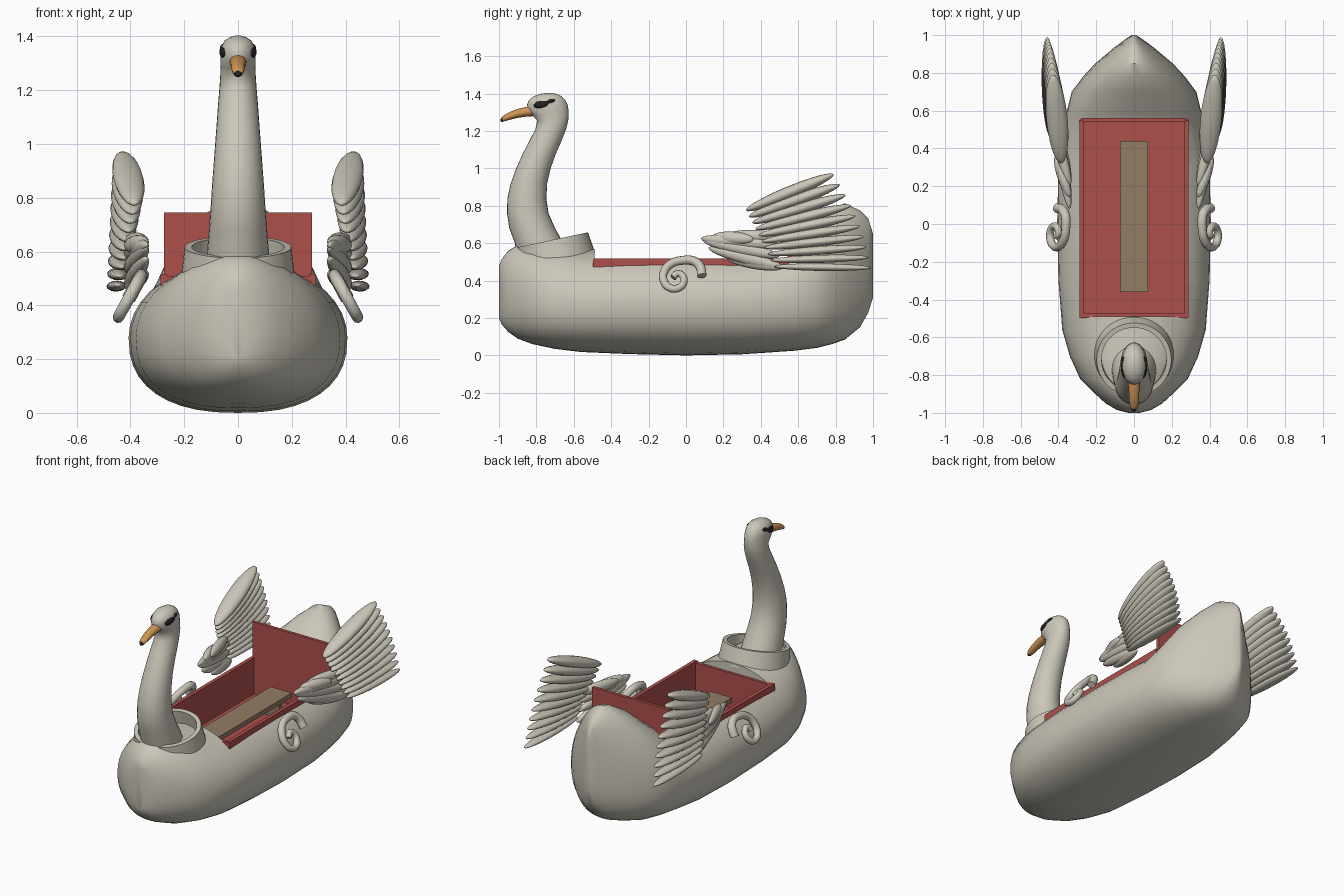
import bpy, bmesh, math
from mathutils import Vector, Matrix

if "Cube" in bpy.data.objects:
    bpy.data.objects.remove(bpy.data.objects["Cube"])


def material(name, rgb):
    m = bpy.data.materials.new(name)
    m.diffuse_color = (*rgb, 1)
    m.use_nodes = True
    m.node_tree.nodes["Principled BSDF"].inputs["Base Color"].default_value = m.diffuse_color
    return m


WHITE = material("warm white", (0.60, 0.57, 0.49))
RED = material("red", (0.42, 0.08, 0.07))
WOOD = material("wood", (0.29, 0.205, 0.13))
ORANGE = material("beak orange", (0.62, 0.30, 0.09))
BLACK = material("black", (0.015, 0.015, 0.015))


def finish(bm, name, mat, angle=45):
    bmesh.ops.recalc_face_normals(bm, faces=bm.faces)
    me = bpy.data.meshes.new(name)
    bm.to_mesh(me)
    bm.free()
    ob = bpy.data.objects.new(name, me)
    bpy.context.collection.objects.link(ob)
    me.materials.append(mat)
    if angle:
        smooth(ob, angle)
    return ob


def smooth(ob, angle):
    bpy.ops.object.select_all(action='DESELECT')
    ob.select_set(True)
    bpy.context.view_layer.objects.active = ob
    bpy.ops.object.shade_smooth_by_angle(angle=math.radians(angle))


def loft(rings, name, mat, angle=45):
    bm = bmesh.new()
    vs = [[bm.verts.new(p) for p in r] for r in rings]
    n = len(vs[0])
    for a, b in zip(vs, vs[1:]):
        for i in range(n):
            j = (i + 1) % n
            bm.faces.new((a[i], a[j], b[j], b[i]))
    bm.faces.new(vs[0])
    bm.faces.new(vs[-1])
    return finish(bm, name, mat, angle)


def add_box(bm, lo, hi):
    lo, hi = Vector(lo), Vector(hi)
    m = Matrix.Translation((lo + hi) / 2) @ Matrix.Diagonal((*(hi - lo), 1))
    bmesh.ops.create_cube(bm, size=1, matrix=m)


def add_feather(bm, a, b, rx, rz):
    # ellipsoid stretched from point a to point b
    a, b = Vector(a), Vector(b)
    d = b - a
    rot = d.to_track_quat('Y', 'Z').to_matrix().to_4x4()
    m = Matrix.Translation((a + b) / 2) @ rot @ Matrix.Diagonal((rx, d.length / 2, rz, 1))
    bmesh.ops.create_uvsphere(bm, u_segments=16, v_segments=12, radius=1,
                              matrix=m @ Matrix.Rotation(math.pi / 2, 4, 'X'))


def angles(n):
    return [2 * math.pi * i / n for i in range(n)]


# Hull: stations of (y, half width, height of widest point, bottom, top)
stations = [(-1.0, .03, .34, .20, .48), (-.985, .09, .33, .165, .515), (-.95, .15, .32, .125, .56),
            (-.90, .205, .31, .09, .59), (-.82, .285, .29, .06, .60), (-.70, .34, .28, .035, .59),
            (-.56, .38, .28, .018, .57), (-.3, .40, .28, .007, .57), (0, .407, .28, 0, .57),
            (.3, .40, .28, .006, .57), (.48, .375, .28, .018, .58), (.58, .36, .29, .025, .64),
            (.70, .33, .30, .04, .745), (.78, .27, .32, .06, .79), (.85, .205, .34, .085, .812),
            (.93, .11, .37, .15, .775), (.975, .05, .42, .23, .73), (1.0, .012, .45, .31, .65)]


def hull_ring(y, w, zm, zb, zt):
    ring = []
    for t in angles(40):
        c, s = math.cos(t), math.sin(t)
        e = 1 if s > 0 else 2 / 2.4
        h = zt - zm if s > 0 else zm - zb
        ring.append((math.copysign(abs(c) ** e, c) * w, y,
                     zm + math.copysign(abs(s) ** e, s) * h))
    return ring


hull = loft([hull_ring(*s) for s in stations], "hull", WHITE, 0)

# Cabin opening cut out of the hull
bm = bmesh.new()
add_box(bm, (-.28, -.49, .27), (.28, .555, 1.2))
cutter = finish(bm, "cabin_cutter", RED, 0)
mod = hull.modifiers.new("cabin opening", 'BOOLEAN')
mod.operation, mod.object, mod.solver = 'DIFFERENCE', cutter, 'EXACT'
bpy.context.view_layer.objects.active = hull
bpy.ops.object.modifier_apply(modifier=mod.name)
bpy.data.objects.remove(cutter)
smooth(hull, 40)

# Cabin: floor, low walls and tall back panel
bm = bmesh.new()
add_box(bm, (-.285, -.49, .26), (.285, .56, .285))
for s in (-1, 1):
    add_box(bm, (s * .276 - .012, -.494, .27), (s * .276 + .012, .55, .517))
add_box(bm, (-.288, -.497, .27), (.288, -.473, .51))
add_box(bm, (-.276, .542, .27), (.276, .562, .745))
finish(bm, "cabin", RED, 0)

# Bench with two supports
bm = bmesh.new()
add_box(bm, (-.075, -.36, .39), (.075, .44, .42))
for y in (-.28, .36):
    add_box(bm, (-.05, y - .015, .28), (.05, y + .015, .395))
finish(bm, "bench", WOOD, 0)

# Collar: tilted open cup around the neck, (radius, height) profile
tilt = Matrix.Translation((0, -.715, .605)) @ Matrix.Rotation(math.radians(12), 4, 'X')
bm = bmesh.new()
rows = [[bm.verts.new(tilt @ Vector((r * math.cos(t), r * math.sin(t), z))) for t in angles(40)]
        for r, z in ((.212, -.10), (.198, .012), (.172, .012), (.172, -.10))]
for a, b in zip(rows, rows[1:] + rows[:1]):
    for i in range(40):
        j = (i + 1) % 40
        bm.faces.new((a[i], a[j], b[j], b[i]))
finish(bm, "collar", WHITE, 35)

# Neck and head: (z, front y, back y, half width)
neck = [(.50, -.90, -.61, .122), (.60, -.915, -.655, .115), (.68, -.945, -.70, .108),
        (.76, -.957, -.735, .102), (.84, -.955, -.747, .097), (.92, -.937, -.742, .091),
        (1.0, -.908, -.724, .085), (1.08, -.872, -.695, .079), (1.15, -.836, -.664, .074),
        (1.21, -.805, -.641, .069), (1.255, -.795, -.63, .066), (1.285, -.825, -.627, .065),
        (1.31, -.845, -.628, .066), (1.34, -.85, -.633, .066), (1.365, -.84, -.645, .061),
        (1.385, -.815, -.665, .049), (1.398, -.78, -.69, .03), (1.403, -.75, -.715, .01)]
loft([[(rx * math.cos(t), (f + b) / 2 + (b - f) / 2 * math.sin(t), z) for t in angles(28)]
      for z, f, b, rx in neck], "neck_and_head", WHITE, 60)


# Beak and its dark tip: (y, centre z, half width, half height)
def beak_loft(rows, name, mat):
    loft([[(w * math.cos(t), y, z + h * math.sin(t)) for t in angles(16)]
          for y, z, w, h in rows], name, mat, 60)


beak_loft([(-.80, 1.308, .032, .028), (-.85, 1.303, .031, .026), (-.90, 1.294, .027, .024),
           (-.94, 1.281, .025, .021), (-.97, 1.269, .021, .017), (-.982, 1.264, .016, .013)],
          "beak", ORANGE)
beak_loft([(-.978, 1.262, .016, .013), (-.986, 1.26, .013, .011), (-.993, 1.257, .004, .004)],
          "beak_tip", BLACK)

for s, side in ((1, "right"), (-1, "left")):
    # Eye with small rear marking
    bm = bmesh.new()
    add_feather(bm, (s * .05, -.815, 1.335), (s * .06, -.73, 1.347), .014, .021)
    add_feather(bm, (s * .056, -.75, 1.352), (s * .054, -.70, 1.365), .012, .012)
    finish(bm, side + "_eye", BLACK, 60)

    # Wing: fan of overlapping long feathers
    bm = bmesh.new()
    n = 10
    for i in range(n):
        k = i / (n - 1)
        root = (s * (.385 + .06 * k), .32 + .15 * k, .775 - .30 * k)
        tip = (s * (.43 + .03 * k), .79 + .20 * k + .03 * math.sin(math.pi * k), .968 - .50 * k)
        add_feather(bm, root, tip, .056 - .02 * k, .034 - .014 * k)
    finish(bm, side + "_wing", WHITE, 60)

    # Shoulder: short feathers joining the wing to the hull
    bm = bmesh.new()
    for (y0, z0), (y1, z1) in (((.08, .625), (.50, .59)), ((.09, .615), (.50, .53)),
                               ((.12, .575), (.52, .47)), ((.20, .635), (.48, .64)),
                               ((.14, .635), (.36, .62)), ((.22, .52), (.52, .47))):
        add_feather(bm, (s * .34, y0, z0), (s * .415, y1, z1), .028, .034)
    finish(bm, side + "_wing_shoulder", WHITE, 60)

    # Curl: tapered spiral tube leaning outward on the hull side
    pts = [(.085, .425), (.075, .475), (.04, .505), (-.02, .508), (-.08, .49), (-.118, .445),
           (-.118, .395), (-.085, .36), (-.04, .36), (-.012, .39), (-.018, .425),
           (-.05, .437), (-.068, .415)]
    cu = bpy.data.curves.new(side + "_curl", 'CURVE')
    cu.dimensions = '3D'
    cu.bevel_depth, cu.bevel_resolution, cu.resolution_u = .026, 3, 4
    cu.use_fill_caps = True
    sp = cu.splines.new('BEZIER')
    sp.bezier_points.add(len(pts) - 1)
    for i, (p, (y, z)) in enumerate(zip(sp.bezier_points, pts)):
        p.co = (s * (.36 + (.51 - z) * .55), y, z)
        p.handle_left_type = p.handle_right_type = 'AUTO'
        p.radius = 1 - .35 * i / len(pts)
    cu.materials.append(WHITE)
    ob = bpy.data.objects.new(side + "_curl", cu)
    bpy.context.collection.objects.link(ob)
